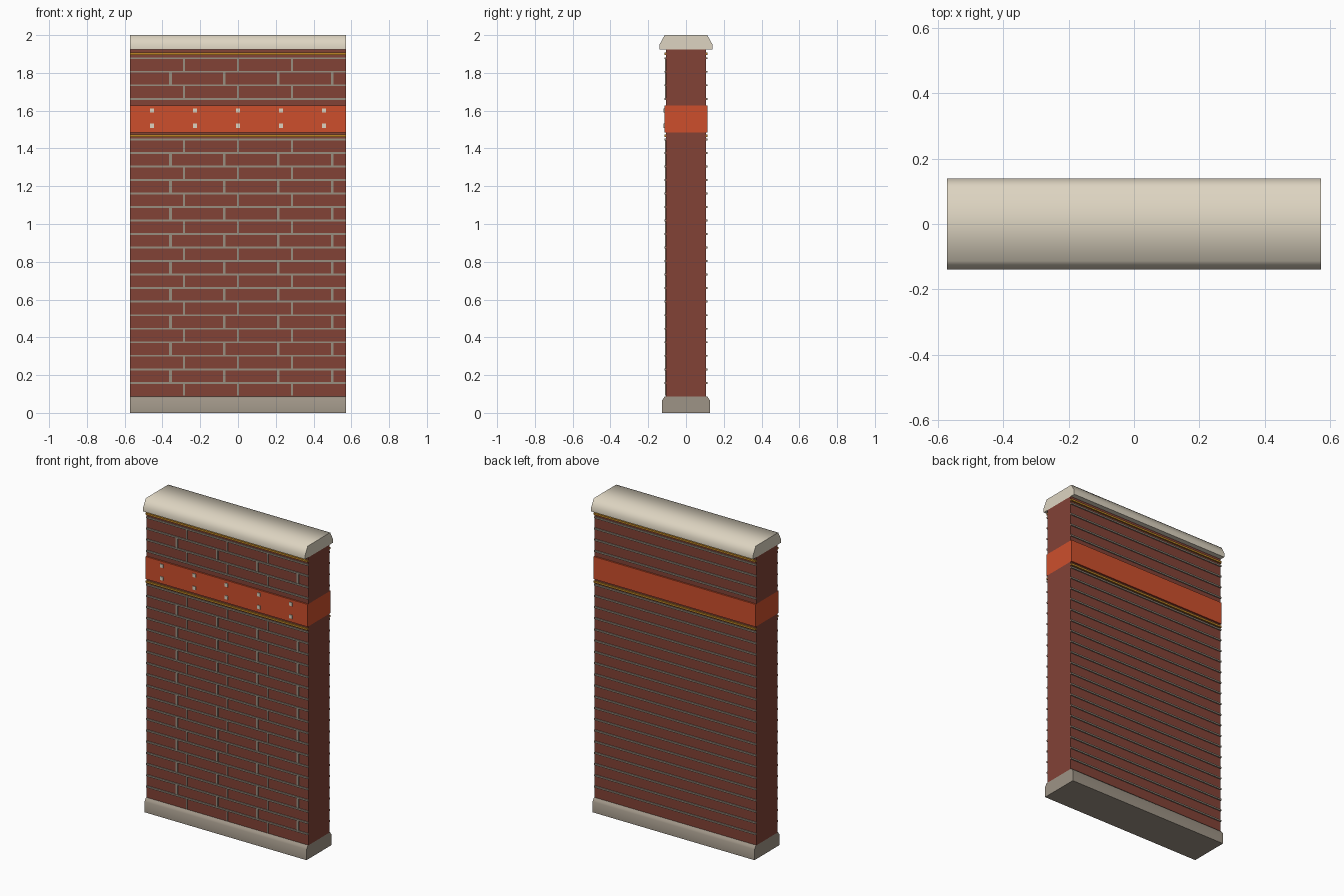
import bpy, bmesh, math

if "Cube" in bpy.data.objects:
    bpy.data.objects.remove(bpy.data.objects["Cube"])

def srgb(r, g, b):
    f = lambda c: c / 12.92 if c <= 0.04045 else ((c + 0.055) / 1.055) ** 2.4
    return (f(r / 255), f(g / 255), f(b / 255), 1)

def material(name, *rgb):
    m = bpy.data.materials.new(name)
    m.diffuse_color = srgb(*rgb)
    m.use_nodes = True
    m.node_tree.nodes["Principled BSDF"].inputs["Base Color"].default_value = m.diffuse_color
    return m

BRICK = material("brick red", 130, 66, 54)
MORTAR = material("mortar grey", 153, 142, 128)
STONE = material("plinth stone", 158, 148, 134)
CREAM = material("cream stone", 221, 212, 193)
ORANGE = material("orange band", 205, 79, 44)
GOLD = material("gold trim", 190, 132, 38)

W = 0.572        # half width of the wall
D = 0.106        # half depth of the brick core
COURSE = 0.0716  # brick course height
BASE = 0.0875    # top of the plinth

def finish(name, bm, mat):
    bmesh.ops.recalc_face_normals(bm, faces=bm.faces)
    me = bpy.data.meshes.new(name)
    bm.to_mesh(me)
    bm.free()
    me.materials.append(mat)
    ob = bpy.data.objects.new(name, me)
    bpy.context.collection.objects.link(ob)
    return ob

def boxes(name, items, mat):
    """One object from boxes given as (x0, x1, y0, y1, z0, z1)."""
    bm = bmesh.new()
    for x0, x1, y0, y1, z0, z1 in items:
        vs = bmesh.ops.create_cube(bm, size=1)["verts"]
        for v in vs:
            v.co = ((x0 + x1) / 2 + v.co.x * (x1 - x0),
                    (y0 + y1) / 2 + v.co.y * (y1 - y0),
                    (z0 + z1) / 2 + v.co.z * (z1 - z0))
    return finish(name, bm, mat)

def extrusion(name, half, mat):
    """Mirror a half profile of (y, z) and run it along x, shaded smooth."""
    pts = half + [(-y, z) for y, z in reversed(half)]
    bm = bmesh.new()
    face = bm.faces.new([bm.verts.new((-W, y, z)) for y, z in pts])
    new = bmesh.ops.extrude_face_region(bm, geom=[face], use_keep_orig=True)["geom"]
    bmesh.ops.translate(bm, vec=(2 * W, 0, 0),
                        verts=[g for g in new if isinstance(g, bmesh.types.BMVert)])
    ob = finish(name, bm, mat)
    bpy.ops.object.select_all(action='DESELECT')
    ob.select_set(True)
    bpy.context.view_layer.objects.active = ob
    bpy.ops.object.shade_smooth_by_angle(angle=math.radians(70))
    return ob

# plinth and coping
extrusion("plinth", [(0.126, 0), (0.126, 0.068), (0.112, BASE)], STONE)
extrusion("coping", [(0.139, 1.925), (0.139, 1.952), (0.113, 2.0)], CREAM)

# brick core below and above the band
boxes("brick_core", [(-W, W, -D, D, BASE, 1.485), (-W, W, -D, D, 1.628, 1.925)], BRICK)

# painted band and its square studs
boxes("band", [(-W, W, -0.115, 0.115, 1.485, 1.628)], ORANGE)
s = 0.011
boxes("band_studs", [(x - s, x + s, -0.120, -0.114, z - s, z + s)
                     for x in (-0.456, -0.228, 0, 0.228, 0.456)
                     for z in (1.52, 1.60)], CREAM)

# bed joints on both faces, skipping the band
beds = []
for k in range(1, 26):
    z = BASE + COURSE * k
    if 1.48 < z < 1.64:
        continue
    for y0, y1 in ((-0.113, -D), (D, 0.113)):
        beds.append((-W, W, y0, y1, z - 0.005, z + 0.005))
boxes("bed_joints", beds, MORTAR)

# upright joints on the front, in running bond
uprights = []
for row in range(25):
    if 19 <= row <= 21:
        continue
    z = BASE + COURSE * row
    if row % 2:
        xs, w = (-0.357, -0.072, 0.213, 0.499), 0.007
    else:
        xs, w = (-0.286, 0, 0.286), 0.0045
    for x in xs:
        uprights.append((x - w, x + w, -0.1115, -D, z + 0.005, z + COURSE - 0.005))
boxes("upright_joints", uprights, MORTAR)

# gold trim lines below the coping and the band
boxes("gold_trim", [(-W, W, y0, y1, z - 0.006, z + 0.006)
                    for z in (1.901, 1.467)
                    for y0, y1 in ((-0.115, -D), (D, 0.115))], GOLD)
